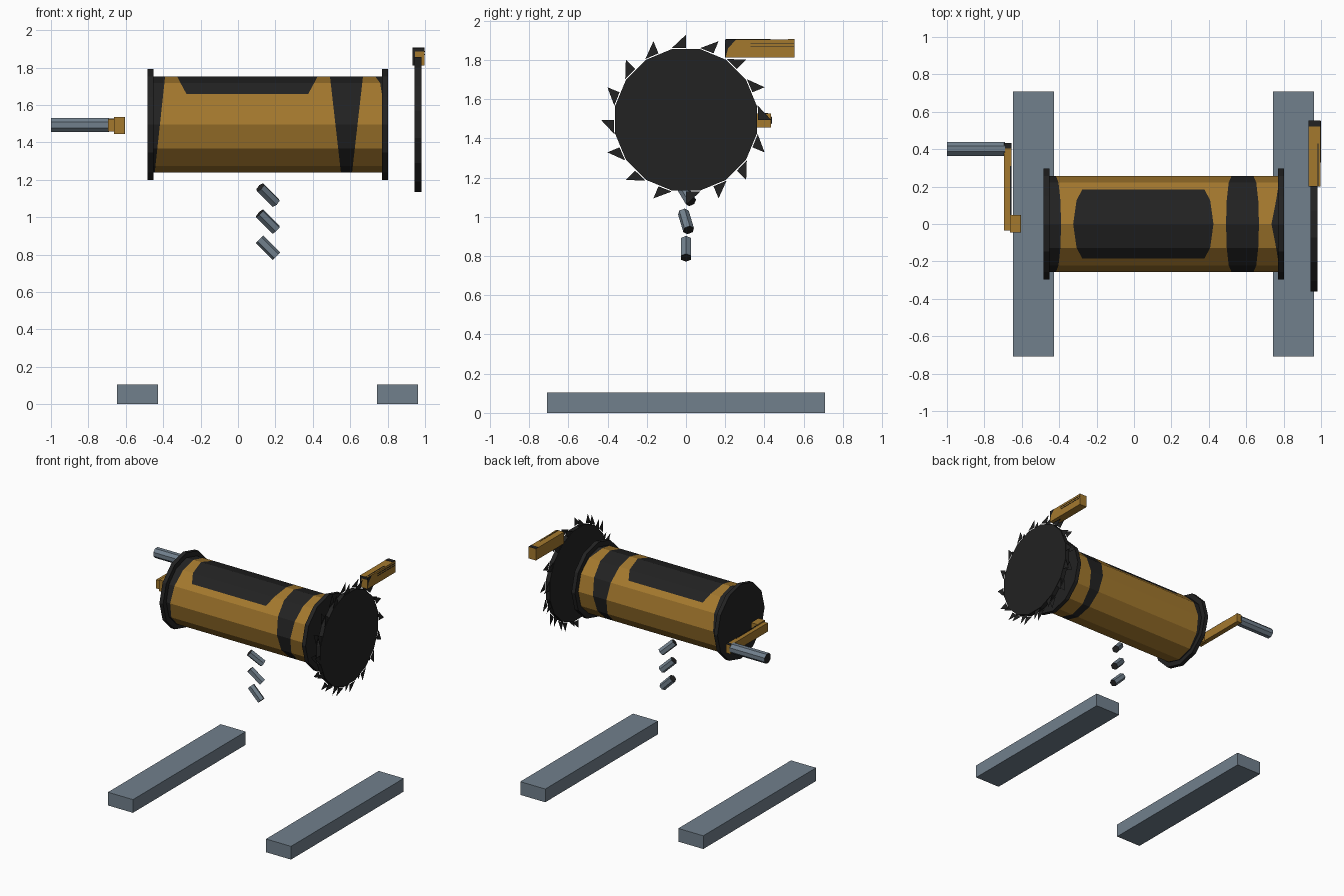
import bpy, bmesh, math
from mathutils import Vector, Matrix

if "Cube" in bpy.data.objects:
    bpy.data.objects.remove(bpy.data.objects["Cube"])


def material(name, rgb):
    m = bpy.data.materials.new(name)
    m.diffuse_color = (*rgb, 1)
    m.use_nodes = True
    m.node_tree.nodes["Principled BSDF"].inputs["Base Color"].default_value = m.diffuse_color
    return m


GOLD = material("worn brass", (0.37, 0.19, 0.027))
DARK = material("dark iron", (0.016, 0.016, 0.016))
GREY = material("slate grey", (0.165, 0.215, 0.265))
AXIS_Z = 1.495


def finish(name, bm, mats, recalc=True):
    if recalc:
        bmesh.ops.recalc_face_normals(bm, faces=bm.faces)
    me = bpy.data.meshes.new(name)
    bm.to_mesh(me)
    bm.free()
    for m in mats:
        me.materials.append(m)
    ob = bpy.data.objects.new(name, me)
    bpy.context.collection.objects.link(ob)
    return ob


def box(name, lo, hi, mat):
    lo, hi = Vector(lo), Vector(hi)
    bm = bmesh.new()
    bmesh.ops.create_cube(bm, size=1)
    bmesh.ops.scale(bm, vec=hi - lo, verts=bm.verts)
    bmesh.ops.translate(bm, vec=(lo + hi) / 2, verts=bm.verts)
    return finish(name, bm, [mat])


def prism(name, a, b, r, n, side, cap, phase=0.0):
    """n-sided cylinder from a to b with separately coloured ends"""
    a, b = Vector(a), Vector(b)
    d = b - a
    bm = bmesh.new()
    bmesh.ops.create_cone(bm, cap_ends=True, segments=n, radius1=r, radius2=r, depth=d.length)
    for f in bm.faces:
        f.material_index = int(abs(f.normal.z) > 0.9)
    rot = d.to_track_quat('Z', 'Y').to_matrix().to_4x4() @ Matrix.Rotation(phase, 4, 'Z')
    bmesh.ops.transform(bm, matrix=Matrix.Translation((a + b) / 2) @ rot, verts=bm.verts)
    return finish(name, bm, [side, cap])


# Drum: 12 sides, cut lengthwise along colour boundaries that shift with height
def boundaries(h):
    t = (h + 0.255) / 0.51                       # 0 at the bottom, 1 at the top
    panel = 0.05 * max(0, min(1, (h - 0.163) / 0.092))
    band = 0.03 + 0.058 * t
    end = 0.769 - 0.034 * max(0, min(1, (h - 0.21) / 0.045))
    return [-0.455, -0.445 + 0.055 * t, -0.275 - panel, 0.375 + panel,
            0.58 - band, 0.58 + band, end, 0.77]


R = 0.256
section = []
for i in range(12):
    p, q = (Vector((math.cos(math.radians(a)), math.sin(math.radians(a)))) * R
            for a in (30 * i, 30 * i + 30))
    section.append(p)
    if i in (1, 4):                              # extra row at the panel's lower edge
        section.append((p + q) / 2 + Vector((0.01 if i == 1 else -0.01, -0.01)))
bm = bmesh.new()
rows = [[bm.verts.new((x, p.x, AXIS_Z + p.y)) for x in boundaries(p.y)] for p in section]
for i, row in enumerate(rows):
    j = (i + 1) % len(rows)
    for k in range(7):
        f = bm.faces.new((row[k], row[k + 1], rows[j][k + 1], rows[j][k]))
        high = min(section[i].y, section[j].y) > 0.155
        f.material_index = int(k in (0, 4, 6) or (k == 2 and high))
finish("drum", bm, [GOLD, DARK])

# Drum flanges
for name, x in (("left_flange", -0.484), ("right_flange", 0.769)):
    prism(name, (x, 0, AXIS_Z), (x + 0.032, 0, AXIS_Z), 0.296, 12, DARK, DARK)

# Ratchet wheel with thin teeth on both faces
prism("ratchet_wheel", (0.945, 0, AXIS_Z), (0.98, 0, AXIS_Z), 0.368, 16, DARK, DARK, math.pi / 16)
bm = bmesh.new()
for x in (0.945, 0.98):
    for i in range(16):
        a = i * math.pi / 8
        pts = [(0.434, a), (0.373, a + math.pi / 16), (0.367, a)]
        bm.faces.new([bm.verts.new((x, r * math.cos(t), AXIS_Z + r * math.sin(t)))
                      for r, t in (pts if x > 0.96 else pts[::-1])])
finish("ratchet_teeth", bm, [DARK], recalc=False)

# Pawl with dark wear marks as thin plates
box("pawl", (0.932, 0.202, 1.812), (0.998, 0.554, 1.904), GOLD)
box("pawl_rear_top_mark", (0.933, 0.52, 1.903), (0.997, 0.553, 1.906), DARK)
box("pawl_front_top_mark", (0.932, 0.2, 1.885), (0.998, 0.203, 1.904), DARK)
box("pawl_front_side_mark", (0.932, 0.2, 1.812), (0.945, 0.203, 1.885), DARK)
box("pawl_top_groove", (0.981, 0.203, 1.903), (0.986, 0.43, 1.906), DARK)
for i, z in enumerate((1.868, 1.884)):
    box(f"pawl_side_groove_{i + 1}", (0.997, 0.33, z), (1.0, 0.552, z + 0.004), DARK)
bm = bmesh.new()
bm.faces.new([bm.verts.new((0.9995, y, z)) for y, z in
              ((0.202, 1.904), (0.202, 1.815), (0.215, 1.86), (0.255, 1.904))])
finish("pawl_tip_mark", bm, [DARK], recalc=False)

# Crank: hub, arm and handle
box("crank_hub", (-0.662, -0.045, 1.446), (-0.606, 0.047, 1.536), GOLD)
box("crank_hub_face", (-0.607, -0.045, 1.446), (-0.604, 0.047, 1.536), DARK)
box("crank_arm", (-0.694, -0.036, 1.457), (-0.654, 0.434, 1.526), GOLD)
box("crank_arm_edge", (-0.662, 0.047, 1.525), (-0.654, 0.31, 1.528), DARK)
box("crank_arm_end", (-0.694, 0.405, 1.525), (-0.654, 0.434, 1.528), DARK)
prism("crank_handle", (-1, 0.402, 1.493), (-0.69, 0.402, 1.493), 0.0405, 8, GREY, DARK, math.pi / 8)

# Hanging links, each twisted a little more than the one below
for i, (z, dy) in enumerate(((1.118, 0.6), (0.977, 0.3), (0.837, 0.0))):
    c = Vector((0.16, 0, z))
    d = Vector((1, dy, -1)).normalized() * 0.064
    prism(f"link_{i + 1}", c - d, c + d, 0.029, 6, GREY, DARK)

# Base skids
box("left_skid", (-0.648, -0.708, 0), (-0.428, 0.708, 0.105), GREY)
box("right_skid", (0.742, -0.708, 0), (0.962, 0.708, 0.105), GREY)
